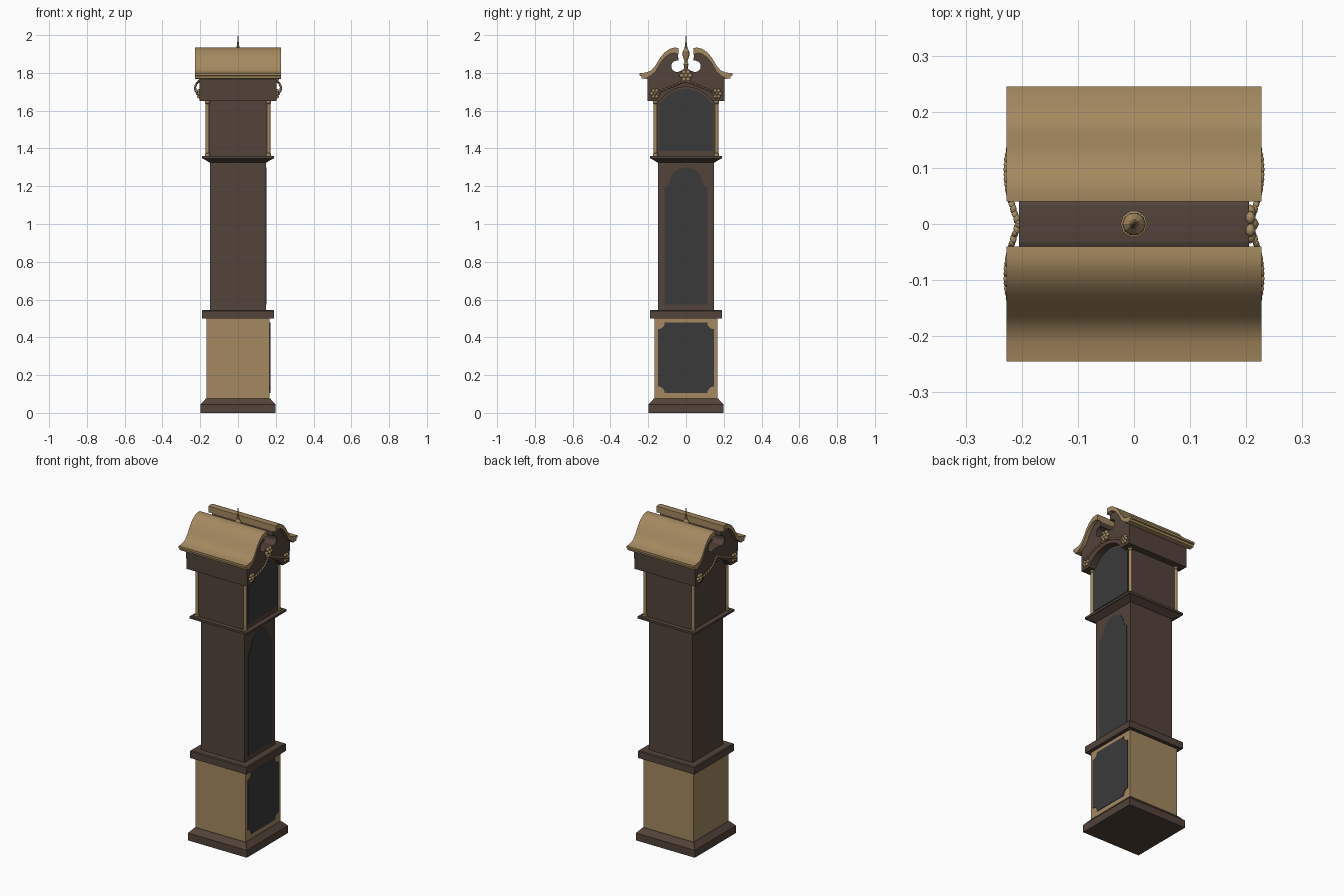
import bpy, bmesh, math
from mathutils import Matrix, Vector

if "Cube" in bpy.data.objects:
    bpy.data.objects.remove(bpy.data.objects["Cube"])


def material(name, rgb):
    m = bpy.data.materials.new(name)
    m.diffuse_color = (*rgb, 1)
    m.use_nodes = True
    m.node_tree.nodes["Principled BSDF"].inputs["Base Color"].default_value = m.diffuse_color
    return m


GOLD = material("light oak", (0.37, 0.25, 0.115))
WOOD = material("dark walnut", (0.085, 0.056, 0.041))
PANEL = material("charcoal panel", (0.042, 0.042, 0.042))


def finish(name, bm, mat, smooth=None):
    bmesh.ops.recalc_face_normals(bm, faces=bm.faces)
    me = bpy.data.meshes.new(name)
    bm.to_mesh(me)
    bm.free()
    me.materials.append(mat)
    ob = bpy.data.objects.new(name, me)
    bpy.context.collection.objects.link(ob)
    if smooth:
        bpy.ops.object.select_all(action='DESELECT')
        ob.select_set(True)
        bpy.context.view_layer.objects.active = ob
        bpy.ops.object.shade_smooth_by_angle(angle=math.radians(smooth))
    return ob


def stack(name, levels, mat):
    """Square tiers: list of (half width, z)."""
    bm = bmesh.new()
    rings = [[bm.verts.new((sx * w, sy * w, z)) for sx, sy in
              ((-1, -1), (1, -1), (1, 1), (-1, 1))] for w, z in levels]
    for a, b in zip(rings, rings[1:]):
        for i in range(4):
            j = (i + 1) % 4
            bm.faces.new((a[i], a[j], b[j], b[i]))
    bm.faces.new(rings[0][::-1])
    bm.faces.new(rings[-1])
    return finish(name, bm, mat)


def prism(name, pts, x0, x1, mat, smooth=None):
    """Outline in (y, z) extruded along x."""
    bm = bmesh.new()
    f = bm.faces.new([bm.verts.new((x0, y, z)) for y, z in pts])
    ext = bmesh.ops.extrude_face_region(bm, geom=[f])["geom"]
    bmesh.ops.translate(bm, vec=(x1 - x0, 0, 0),
                        verts=[v for v in ext if isinstance(v, bmesh.types.BMVert)])
    bmesh.ops.triangulate(bm, faces=[f for f in bm.faces if len(f.verts) > 4])
    return finish(name, bm, mat, smooth)


def lathe(name, prof, x, y, n, mat, smooth=None):
    bm = bmesh.new()
    rings = [[bm.verts.new((x + r * math.cos(2 * math.pi * i / n),
                            y + r * math.sin(2 * math.pi * i / n), z))
              for i in range(n)] for r, z in prof]
    for a, b in zip(rings, rings[1:]):
        for i in range(n):
            j = (i + 1) % n
            bm.faces.new((a[i], a[j], b[j], b[i]))
    bm.faces.new(rings[0][::-1])
    bm.faces.new(rings[-1])
    return finish(name, bm, mat, smooth)


def arc(cy, cz, r, a0, a1, n):
    return [(cy + r * math.cos(math.radians(a0 + (a1 - a0) * i / n)),
             cz + r * math.sin(math.radians(a0 + (a1 - a0) * i / n))) for i in range(n + 1)]


def mirror(half):
    """Right half outline, bottom to top, closed by its mirror image."""
    return half + [(-y, z) for y, z in reversed(half) if abs(y) > 1e-5]


def blob(bm, loc, scale, rot=Matrix()):
    bmesh.ops.create_uvsphere(bm, u_segments=8, v_segments=6, radius=1,
                              matrix=Matrix.Translation(loc) @ rot @ Matrix.Diagonal((*scale, 1)))


# Case: base, plinth, mouldings, trunk, hood
stack("base", [(0.198, 0), (0.198, 0.045), (0.17, 0.076)], WOOD)
stack("plinth", [(0.168, 0.07), (0.168, 0.502)], GOLD)
stack("waist_moulding", [(0.19, 0.5), (0.19, 0.54), (0.186, 0.545)], WOOD)
stack("trunk", [(0.147, 0.54), (0.147, 1.33)], WOOD)
stack("hood_moulding", [(0.15, 1.325), (0.183, 1.345), (0.191, 1.347), (0.191, 1.36)], WOOD)
stack("hood", [(0.163, 1.355), (0.163, 1.77)], WOOD)

# Hood corner columns
for sx in (-1, 1):
    for sy in (-1, 1):
        lathe("hood_column", [(0.013, 1.36), (0.013, 1.372), (0.0095, 1.376),
                              (0.0095, 1.636), (0.013, 1.64), (0.013, 1.655)],
              sx * 0.162, sy * 0.162, 12, GOLD, 40)

# Dark panels on the clock face side
r = 0.035
prism("plinth_panel", mirror([(0.148 - r, 0.105)] + arc(0.148, 0.105, r, 170, 100, 6)
      + [(0.148, 0.105 + r), (0.148, 0.478 - r)] + arc(0.148, 0.478, r, 260, 190, 6)
      + [(0.148 - r, 0.478)]), 0.165, 0.171, PANEL)
prism("trunk_panel", mirror([(0.115, 0.573), (0.115, 1.19)]
      + arc(0.115, 1.215, 0.023, 270, 180, 4) + arc(0, 1.212, 0.088, 0, 90, 12)),
      0.144, 0.15, PANEL)
prism("hood_panel", mirror([(0.143, 1.387), (0.143, 1.64)]
      + arc(0, 1.56, 0.155, 32, 90, 10)), 0.16, 0.166, PANEL)

# Swan neck pediment with arched underside and round scroll openings
lower = [(0.205, 1.775), (0.185, 1.785), (0.16, 1.808), (0.137, 1.85), (0.11, 1.883),
         (0.085, 1.9), (0.06, 1.905), (0.042, 1.898)]
half = (arc(0, 1.56, 0.165, 90, 33, 10) + [(0.148, 1.65), (0.203, 1.65)] + lower
        + [(0.04, 1.865)] + arc(0.048, 1.835, 0.03, 95, -120, 14) + [(0.015, 1.81)])
prism("pediment", mirror(half), -0.205, 0.205, WOOD)

# Curved cornices over the pediment
upper = [(0.04, 1.932), (0.06, 1.934), (0.085, 1.928), (0.115, 1.907), (0.14, 1.876),
         (0.162, 1.838), (0.185, 1.812), (0.21, 1.802), (0.245, 1.798),
         (0.245, 1.785), (0.237, 1.783), (0.235, 1.77), (0.205, 1.768)]
for s in (-1, 1):
    prism("cornice", [(s * y, z) for y, z in upper + lower + [(0.04, 1.895)]],
          -0.227, 0.227, GOLD, 30)

# Finial
lathe("finial", [(0.024, 1.805), (0.024, 1.815), (0.012, 1.82), (0.01, 1.835), (0.015, 1.845),
                 (0.009, 1.855), (0.009, 1.865), (0.015, 1.88), (0.021, 1.9), (0.019, 1.912),
                 (0.009, 1.93), (0.005, 1.95), (0.001, 2.0)], 0, 0, 10, GOLD)


# Rosettes
def rosette(name, side, y, z, rad):
    bm = bmesh.new()
    c = Vector((side * 0.207, y, z))
    for k in range(6):
        a = k * math.pi / 3
        rot = Matrix.Rotation(a, 4, 'X')
        blob(bm, c + rot @ Vector((0, rad * 0.62, 0)), (0.01, rad * 0.38, rad * 0.34), rot)
    blob(bm, c, (0.016, rad * 0.36, rad * 0.36))
    finish(name, bm, GOLD, 60)


rosette("centre_rosette", 1, 0, 1.785, 0.035)
for side in (-1, 1):
    for s in (-1, 1):
        rosette("side_rosette", side, s * 0.164, 1.69, 0.028)
        # Leaf garland bulging outward from the centre to the side rosette
        bm = bmesh.new()
        n = 18
        for i in range(n):
            t = i / (n - 1)
            p = Vector((side * (0.206 + 0.021 * math.sin(math.pi * min(1, t * 0.8))),
                        s * 0.15 * t, 1.757 - 0.062 * t ** 1.1))
            rot = Matrix.Rotation(s * (-0.4 + (0.6 if i % 2 else -0.6)), 4, 'X')
            blob(bm, p, (0.006, 0.009, 0.005), rot)
        finish("garland", bm, GOLD, 60)
